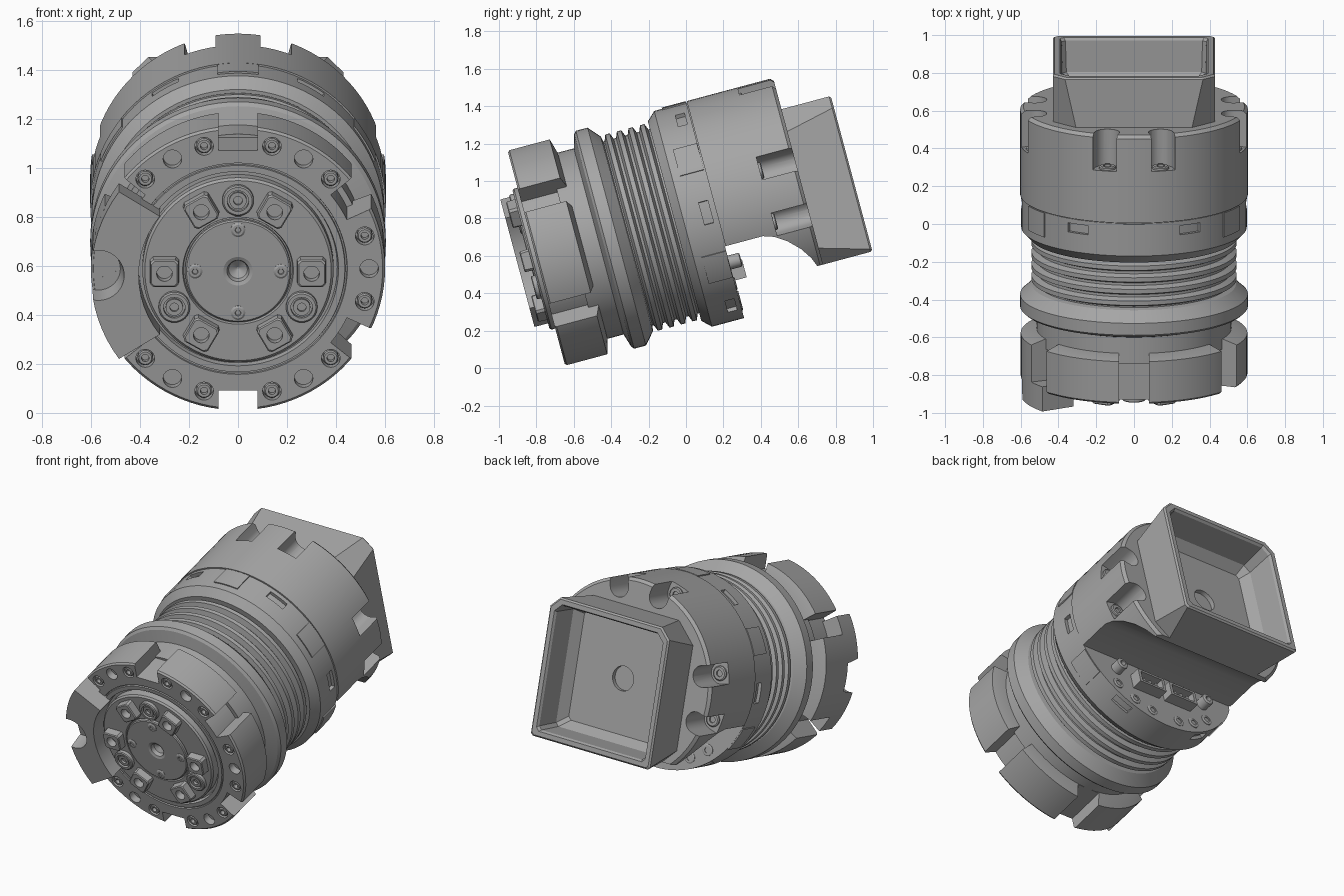
import bpy, bmesh
from math import sin, cos, radians, pi
from mathutils import Matrix, Vector

cube = bpy.data.objects.get("Cube")
if cube:
    bpy.data.objects.remove(cube, do_unlink=True)

# One grey material
grey = bpy.data.materials.new("machined_grey")
grey.use_nodes = True
colour = (0.38, 0.38, 0.38, 1)
grey.diffuse_color = colour
grey.node_tree.nodes["Principled BSDF"].inputs["Base Color"].default_value = colour

# Working frame: y runs along the tilted axis, z is up across it
FRAME = Matrix.Translation((0, -0.80, 0.588)) @ Matrix.Rotation(radians(15), 4, 'X')


def polar(r, deg):
    return r * sin(radians(deg)), r * cos(radians(deg))


def circle(r, s, x=0, v=0, n=96):
    return [(x + r * sin(2 * pi * i / n), s, v + r * cos(2 * pi * i / n)) for i in range(n)]


def chamfered(half, top, low, s):
    """Square ring with its own corner cut above and below."""
    t, b = half - top, half - low
    pts = [(t, half), (half, t), (half, -b), (b, -half),
           (-b, -half), (-half, -b), (-half, t), (-t, half)]
    return [(x, s, v) for x, v in pts]


def loft(bm, rings):
    """Join rings of points with quads and cap both ends."""
    rows = [[bm.verts.new(p) for p in ring] for ring in rings]
    n = len(rows[0])
    for a, b in zip(rows, rows[1:]):
        for i in range(n):
            bm.faces.new((a[i], a[(i + 1) % n], b[(i + 1) % n], b[i]))
    bm.faces.new(rows[0])
    bm.faces.new(rows[-1])


def lathe(bm, profile, x=0, v=0, n=96):
    loft(bm, [circle(r, s, x, v, n) for s, r in profile])


def prism(bm, pts, s0, s1):
    loft(bm, [[(x, s, v) for x, v in pts] for s in (s0, s1)])


def sector(bm, r0, r1, a0, a1, s0, s1, n=10):
    steps = [a0 + (a1 - a0) * i / n for i in range(n + 1)]
    prism(bm, [polar(r1, a) for a in steps] + [polar(r0, a) for a in reversed(steps)], s0, s1)


def block(bm, x0, x1, v0, v1, s0, s1):
    prism(bm, [(x0, v0), (x1, v0), (x1, v1), (x0, v1)], s0, s1)


def make(name, bm, cutter=None):
    objs = []
    for label, b in ((name, bm), (name + "_cutter", cutter)):
        if b is None:
            continue
        bmesh.ops.recalc_face_normals(b, faces=b.faces)
        mesh = bpy.data.meshes.new(label)
        b.to_mesh(mesh)
        b.free()
        o = bpy.data.objects.new(label, mesh)
        o.matrix_world = FRAME
        mesh.materials.append(grey)
        bpy.context.collection.objects.link(o)
        objs.append(o)
    ob = objs[0]
    bpy.ops.object.select_all(action='DESELECT')
    ob.select_set(True)
    bpy.context.view_layer.objects.active = ob
    if cutter is not None:
        mod = ob.modifiers.new("cut", 'BOOLEAN')
        mod.operation, mod.solver, mod.object = 'DIFFERENCE', 'EXACT', objs[1]
        mod.use_self = True
        bpy.ops.object.modifier_apply(modifier=mod.name)
        bpy.data.objects.remove(objs[1], do_unlink=True)
    bpy.ops.object.shade_smooth_by_angle(angle=radians(19))


# Front flange with edge notches and bolt holes
bm, cut = bmesh.new(), bmesh.new()
lathe(bm, [(0.03, 0.01), (0.03, 0.405), (0, 0.41), (0, 0.436), (0.01, 0.438), (0.01, 0.444),
           (0, 0.446), (0, 0.59), (0.01, 0.6), (0.233, 0.6), (0.256, 0.52), (0.256, 0.01)])
block(cut, -0.08, 0.08, 0.5, 0.7, -0.1, 0.4)
block(cut, -0.08, 0.08, -0.7, -0.515, -0.1, 0.4)
for a in (50.5, 115, 230.5, 295):
    sector(cut, 0.49, 0.7, a, a + 14.5, -0.1, 0.4)
bolts = [a for a in range(15, 360, 15) if a not in (60, 120, 180, 240, 255, 285, 300)]
for a in bolts:
    lathe(cut, [(-0.1, 0.038), (0.045, 0.038)], *polar(0.535, a), n=24)
make("front_flange", bm, cut)

# Socket screws sunk in the flange
bm = bmesh.new()
for a in bolts:
    if a % 30:
        lathe(bm, [(0.06, 0.031), (0.008, 0.031), (0.002, 0.026), (0.002, 0.015), (0.03, 0.015)],
              *polar(0.535, a), n=24)
make("flange_screws", bm)

# Raised block on one side of the flange, scooped around its bolt
bm, cut = bmesh.new(), bmesh.new()
outer = [polar(0.6, 234 + 72 * i / 16) for i in range(17)]
inner = [polar(0.405, 308 - 76 * i / 12) for i in range(13)]
prism(bm, outer + inner, -0.105, 0.03)
lathe(cut, [(-0.2, 0.12), (0.001, 0.09)], -0.57, 0, n=40)
make("side_block", bm, cut)

# Output hub with centre cap and dimple
bm = bmesh.new()
lathe(bm, [(0.1, 0.01), (0.1, 0.39), (-0.02, 0.39), (-0.03, 0.38), (-0.03, 0.226), (-0.015, 0.222),
           (-0.015, 0.216), (-0.035, 0.216), (-0.04, 0.21), (-0.04, 0.06), (-0.034, 0.045),
           (-0.01, 0.038), (0.01, 0.004)])
make("output_hub", bm)

# Hub pads: six square, three round, each with a bore
bm, cut = bmesh.new(), bmesh.new()
for a in range(30, 360, 60):
    spin = Matrix.Rotation(radians(a), 3, 'Y')
    offset = Vector((0, 0, 0.3))
    loft(bm, [[spin @ (Vector(p) + offset) for p in chamfered(h, 0.012, 0.012, s)]
              for h, s in ((0.06, 0), (0.057, -0.075), (0.052, -0.08))])
    lathe(cut, [(-0.2, 0.032), (-0.035, 0.032)], *polar(0.3, a), n=24)
for a in (0, 120, 240):
    lathe(bm, [(0, 0.064), (-0.05, 0.064), (-0.055, 0.058)], *polar(0.3, a), n=32)
    lathe(cut, [(-0.2, 0.044), (-0.035, 0.044)], *polar(0.3, a), n=24)
make("hub_pads", bm, cut)

# Screws in the round pads and centre cap
bm = bmesh.new()
for a in (0, 120, 240):
    lathe(bm, [(0, 0.035), (-0.05, 0.035), (-0.05, 0.018), (-0.035, 0.018)], *polar(0.3, a), n=24)
for a in range(0, 360, 90):
    lathe(bm, [(0, 0.03), (-0.042, 0.03), (-0.047, 0.022), (-0.047, 0.012), (-0.042, 0.01)],
          *polar(0.175, a), n=24)
make("hub_screws", bm)

# Main body: neck, stepped collar, cooling ribs and front housing ring
bm, cut = bmesh.new(), bmesh.new()
profile = [(0.2, 0.01), (0.2, 0.515), (0.345, 0.515), (0.367, 0.588), (0.38, 0.603),
           (0.445, 0.603), (0.5, 0.54), (0.507, 0.51)]
for k in range(4):
    s = 0.539 + 0.064 * k
    profile += [(s - 0.025, 0.51), (s - 0.012, 0.543), (s + 0.012, 0.543), (s + 0.025, 0.51)]
profile += [(0.765, 0.51), (0.765, 0.552), (0.812, 0.597), (0.99, 0.597), (0.99, 0.01)]
lathe(bm, profile)
for a in range(30, 360, 60):
    sector(cut, 0.575, 0.7, a - 6, a + 6, 0.915, 0.965)
make("main_body", bm, cut)

# Interlocking teeth along the housing seam
bm = bmesh.new()
for a in (0, 60, 120, 240, 300):
    sector(bm, 0.5, 0.604, a - 8, a + 8, 0.855, 0.988)
make("seam_teeth", bm)

# Rear housing with the connector bay and bolt scallops cut away
bm, cut = bmesh.new(), bmesh.new()
lathe(bm, [(0.98, 0.01), (0.98, 0.59), (0.994, 0.59), (0.994, 0.603), (1.455, 0.603),
           (1.472, 0.585), (1.472, 0.01)])
bay = [(0.95, -0.2), (1.2, -0.2), (1.26, -0.22), (1.32, -0.26), (1.38, -0.32),
       (1.42, -0.38), (1.44, -0.43), (1.6, -0.43), (1.6, -0.8), (0.95, -0.8)]
loft(cut, [[(x, s, v) for s, v in bay] for x in (-0.8, 0.8)])
scallops = [sign * a for sign in (1, -1) for a in (15, 75, 105)]
for a in scallops:
    spin = Matrix.Rotation(radians(a), 3, 'Y')
    slot = [(0.065 * cos(pi + pi * i / 12), 0.545 + 0.065 * sin(pi + pi * i / 12)) for i in range(13)]
    slot += [(0.065, 0.75), (-0.065, 0.75)]
    loft(cut, [[spin @ Vector((x, s, v)) for x, v in slot] for s in (1.275, 1.7)])
make("rear_housing", bm, cut)

# Bolts in the scallops
bm = bmesh.new()
for a in scallops:
    lathe(bm, [(1.26, 0.045), (1.285, 0.045), (1.29, 0.038), (1.29, 0.02), (1.28, 0.02)],
          *polar(0.545, a), n=24)
make("housing_bolts", bm)

# Square rear socket: corners cut at its root, squarer at the open rim
bm, cut = bmesh.new(), bmesh.new()
loft(bm, [chamfered(h, top, low, s) for s, h, top, low in (
    (1.44, 0.43, 0.13, 0.1), (1.735, 0.43, 0.065, 0.015), (1.745, 0.42, 0.06, 0.015),
    (1.745, 0.392, 0.05, 0.02), (1.73, 0.383, 0.045, 0.02), (1.56, 0.378, 0.04, 0.02),
    (1.5, 0.335, 0.02, 0.02))])
lathe(cut, [(1.455, 0.075), (1.6, 0.075)], n=40)
make("rear_socket", bm, cut)

# Connectors, pins, standoffs and screws on the underside panel
bm, cut = bmesh.new(), bmesh.new()
for x in (-0.12, 0.12):
    block(bm, x - 0.1, x + 0.1, -0.39, -0.29, 0.97, 1.06)
    block(cut, x - 0.08, x + 0.08, -0.375, -0.305, 1.0, 1.2)
make("connectors", bm, cut)

bm = bmesh.new()
for x in (-0.12, 0.12):
    for dx in (-0.045, 0, 0.045):
        lathe(bm, [(0.98, 0.012), (1.04, 0.012)], x + dx, -0.34, n=12)
for x in (-0.33, 0.33):
    lathe(bm, [(0.97, 0.038), (1.05, 0.038), (1.055, 0.03), (1.055, 0.018), (1.03, 0.018)], x, -0.29, n=24)
for a in (140, 155, 169, 191, 205, 220):
    lathe(bm, [(0.97, 0.036), (0.993, 0.036), (0.997, 0.03), (0.997, 0.018), (0.992, 0.018)],
          *polar(0.53, a), n=24)
make("panel_fasteners", bm)
